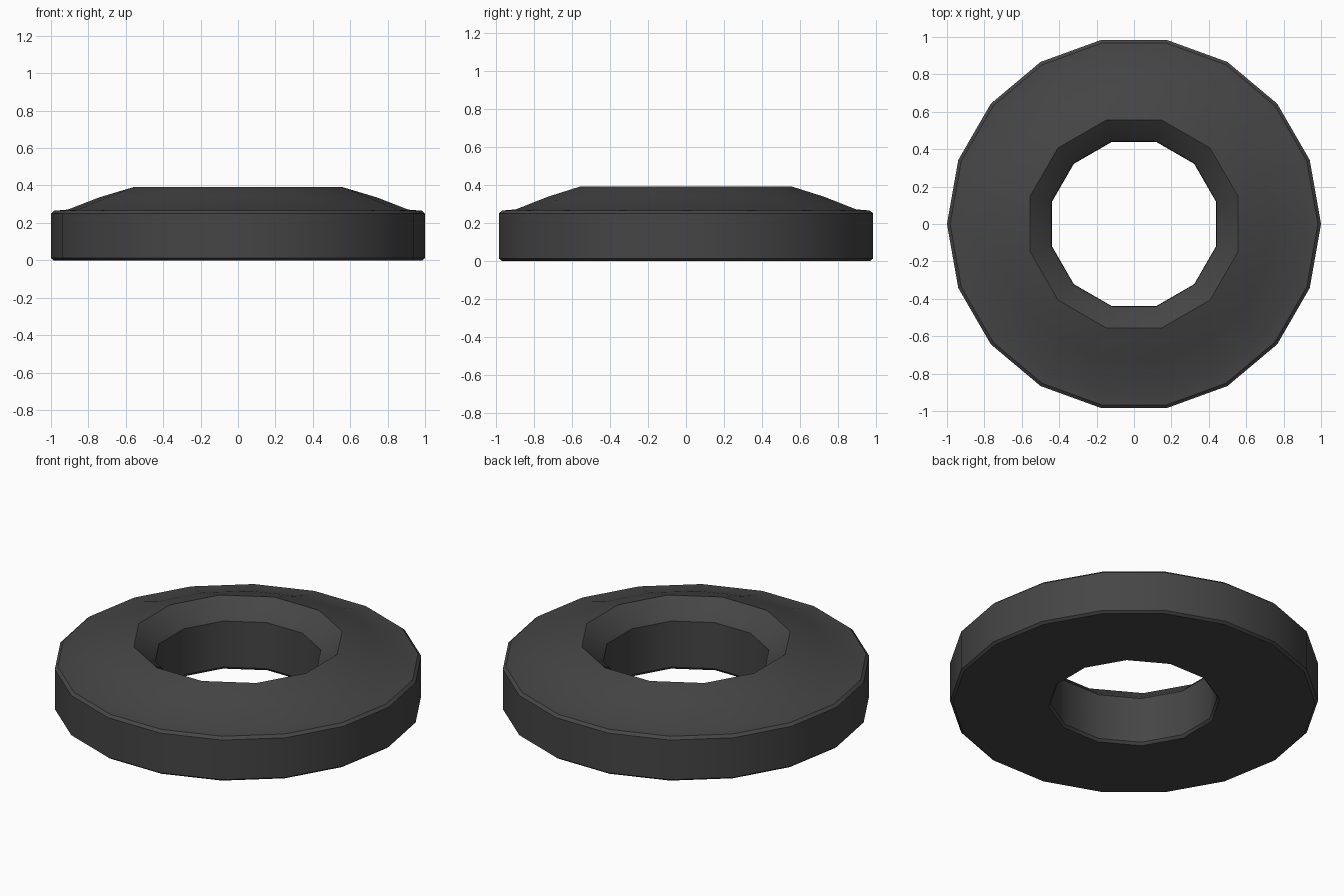
import bpy, bmesh, math

if "Cube" in bpy.data.objects:
    bpy.data.objects.remove(bpy.data.objects["Cube"])

OUT_N, IN_N = 18, 12
bm = bmesh.new()

def ring(n, r, z, offset=0.0):
    angles = [offset + 2 * math.pi * i / n for i in range(n)]
    return [(a, bm.verts.new((r * math.cos(a), r * math.sin(a), z))) for a in angles]

def bridge(a, b):
    """Join two rings with equal side counts using quads, otherwise zip with triangles by angle."""
    n, m = len(a), len(b)
    if n == m:
        for i in range(n):
            j = (i + 1) % n
            bm.faces.new((a[i][1], a[j][1], b[j][1], b[i][1]))
        return
    i = j = 0
    ang = lambda r, k: r[k % len(r)][0] + 2 * math.pi * (k // len(r))
    while i < n or j < m:
        mid_a = (ang(a, i) + ang(a, i + 1)) / 2
        mid_b = (ang(b, j) + ang(b, j + 1)) / 2
        if j >= m or (i < n and mid_a <= mid_b):
            bm.faces.new((a[i % n][1], a[(i + 1) % n][1], b[j % m][1]))
            i += 1
        else:
            bm.faces.new((a[i % n][1], b[(j + 1) % m][1], b[j % m][1]))
            j += 1

# Outer profile: bottom edge, wall, bevelled shoulder, domed top
outer = [(0.985, 0.0), (1.0, 0.012), (1.0, 0.25), (0.983, 0.265), (0.91, 0.271), (0.74, 0.337)]
# Hole profile: top rim, inner chamfer, wall, bottom edge
inner = [(0.575, 0.392), (0.475, 0.312), (0.457, 0.29), (0.455, 0.015), (0.467, 0.0)]

rings = [ring(OUT_N, r, z) for r, z in outer]
rings += [ring(IN_N, r, z, math.radians(15)) for r, z in inner]
for k in range(len(rings)):
    bridge(rings[k], rings[(k + 1) % len(rings)])
bmesh.ops.recalc_face_normals(bm, faces=bm.faces)

mesh = bpy.data.meshes.new("ring_body")
bm.to_mesh(mesh)
bm.free()
body = bpy.data.objects.new("ring_body", mesh)
bpy.context.collection.objects.link(body)

# Dark rubber colour
mat = bpy.data.materials.new("dark_grey")
mat.diffuse_color = (0.06, 0.06, 0.06, 1)
mat.use_nodes = True
mat.node_tree.nodes["Principled BSDF"].inputs["Base Color"].default_value = mat.diffuse_color
mesh.materials.append(mat)

bpy.context.view_layer.objects.active = body
body.select_set(True)
bpy.ops.object.shade_smooth_by_angle(angle=math.radians(35))
